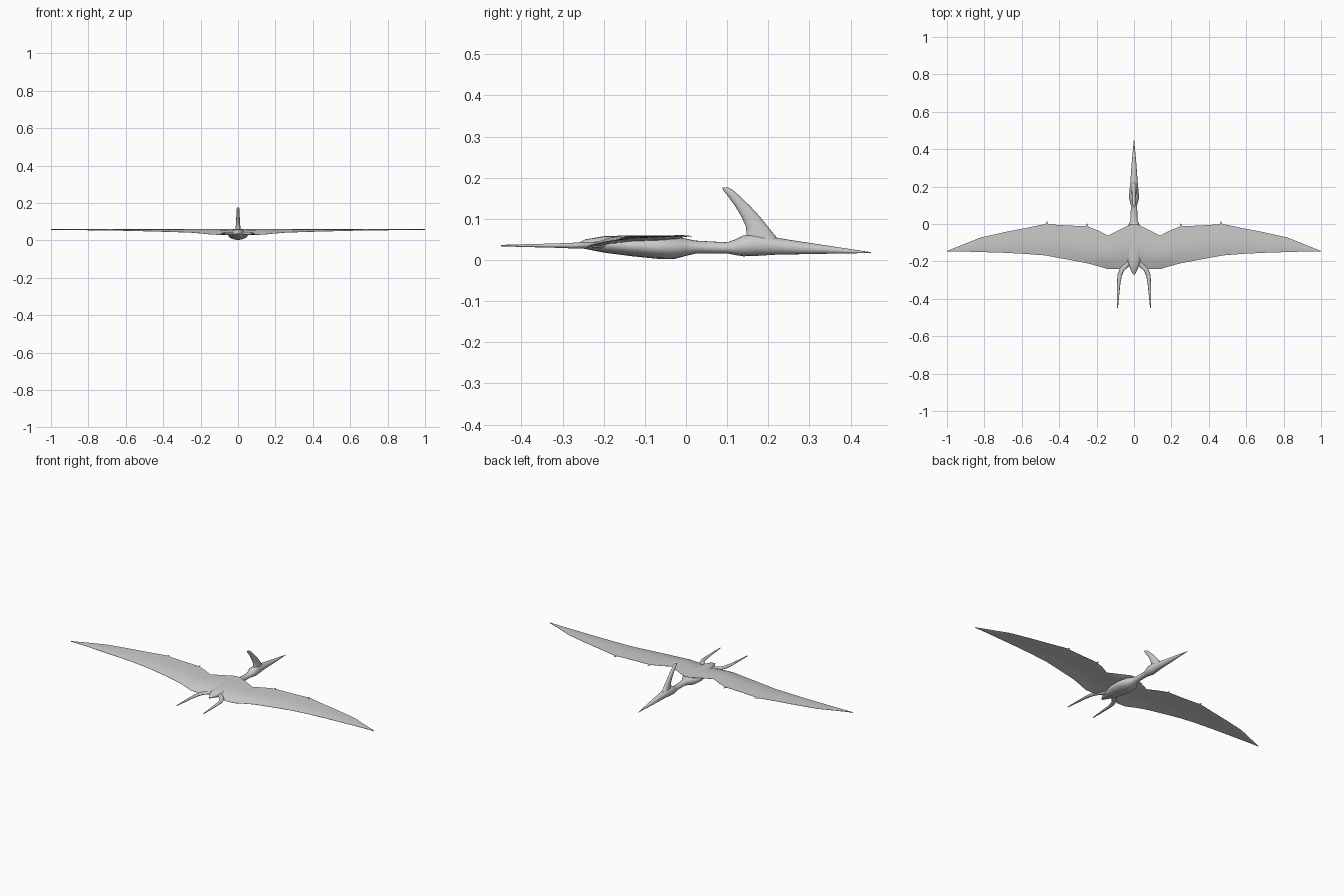
import bpy, math
from mathutils import Vector

cube = bpy.data.objects.get("Cube")
if cube:
    bpy.data.objects.remove(cube)

grey = bpy.data.materials.new("plain_grey")
grey.use_nodes = True
COLOUR = (0.6, 0.6, 0.6, 1)
grey.diffuse_color = COLOUR
grey.node_tree.nodes["Principled BSDF"].inputs["Base Color"].default_value = COLOUR


def make(name, verts, faces, mirrored=False, angle=60):
    mesh = bpy.data.meshes.new(name)
    mesh.from_pydata(verts, [], faces)
    mesh.materials.append(grey)
    obj = bpy.data.objects.new(name, mesh)
    bpy.context.collection.objects.link(obj)
    if mirrored:
        mod = obj.modifiers.new("mirror", "MIRROR")
        mod.merge_threshold = 0.0005
    bpy.ops.object.select_all(action="DESELECT")
    obj.select_set(True)
    bpy.context.view_layer.objects.active = obj
    bpy.ops.object.mode_set(mode="EDIT")
    bpy.ops.mesh.select_all(action="SELECT")
    bpy.ops.mesh.normals_make_consistent(inside=False)
    bpy.ops.object.mode_set(mode="OBJECT")
    bpy.ops.object.shade_smooth_by_angle(angle=math.radians(angle))
    return obj


def loft(name, rings, mirrored=False, n=16):
    """Skin elliptical rings, each given as centre, half axis u, half axis v."""
    verts, faces = [], []
    for c, u, v in rings:
        for k in range(n):
            a = math.tau * k / n
            verts.append(Vector(c) + Vector(u) * math.cos(a) + Vector(v) * math.sin(a))
    for r in range(len(rings) - 1):
        for k in range(n):
            a, b = r * n + k, r * n + (k + 1) % n
            faces.append((a, b, b + n, a + n))
    faces += [tuple(range(n)), tuple(range((len(rings) - 1) * n, len(rings) * n))]
    return make(name, verts, faces, mirrored)


def tube(name, points, radii, mirrored=False, flat=1.0):
    """Tapered limb following a path lying roughly level."""
    pts = [Vector(p) for p in points]
    rings = []
    for i, p in enumerate(pts):
        t = pts[min(i + 1, len(pts) - 1)] - pts[max(i - 1, 0)]
        side = t.cross(Vector((0, 0, 1))).normalized()
        up = side.cross(t).normalized()
        rings.append((p, side * radii[i], up * radii[i] * flat))
    return loft(name, rings, mirrored, 10)


# Body, neck, head and beak: y, bottom, top, half width
trunk = [
    (-0.27, 0.033, 0.038, 0.005), (-0.245, 0.027, 0.05, 0.018), (-0.2, 0.018, 0.058, 0.036),
    (-0.13, 0.009, 0.06, 0.052), (-0.07, 0.003, 0.06, 0.054), (-0.03, 0.002, 0.058, 0.045),
    (0, 0.01, 0.052, 0.027), (0.025, 0.016, 0.047, 0.018), (0.1, 0.016, 0.043, 0.017),
    (0.12, 0.012, 0.05, 0.022), (0.14, 0.009, 0.06, 0.028), (0.17, 0.01, 0.063, 0.025),
    (0.22, 0.013, 0.054, 0.02), (0.33, 0.015, 0.037, 0.012), (0.45, 0.017, 0.019, 0.001),
]
loft("body_and_head", [((0, y, (lo + hi) / 2), (w, 0, 0), (0, 0, (hi - lo) / 2))
                       for y, lo, hi, w in trunk])

# Head crest: height, rear y, front y, half width
crest = [
    (0.045, 0.14, 0.23, 0.017), (0.06, 0.147, 0.216, 0.015), (0.08, 0.146, 0.2, 0.012),
    (0.105, 0.135, 0.18, 0.01), (0.13, 0.12, 0.157, 0.009), (0.155, 0.102, 0.131, 0.008),
    (0.17, 0.09, 0.114, 0.007), (0.176, 0.088, 0.102, 0.005),
]
loft("head_crest", [((0, (a + b) / 2, z), (w, 0, 0), (0, (b - a) / 2, 0))
                    for z, a, b, w in crest])

# Wings: x, leading y, trailing y, droop of the trailing edge
stations = [
    (0, 0, -0.2, 0.012), (0.02, -0.002, -0.205, 0.015), (0.08, -0.032, -0.24, 0.03),
    (0.14, -0.062, -0.241, 0.028), (0.19, -0.036, -0.226, 0.023), (0.25, -0.012, -0.21, 0.018),
    (0.36, -0.008, -0.189, 0.014), (0.475, 0, -0.168, 0.011), (0.58, -0.022, -0.16, 0.008),
    (0.69, -0.043, -0.154, 0.006), (0.82, -0.072, -0.15, 0.004), (0.92, -0.112, -0.147, 0.002),
    (1, -0.144, -0.146, 0),
]
chord = [0, 0.08, 0.25, 0.5, 0.68, 0.78, 0.86, 0.93, 1]
m = len(chord)
verts, faces = [], []
for sheet in (0, 1):
    for x, lead, trail, droop in stations:
        depth = 0.003 + 0.012 * max(0, 1 - x / 0.22)
        for t in chord:
            curl = max(0, (t - 0.5) / 0.5) ** 1.6
            thick = depth * math.sin(math.pi * t) ** 0.5 if 0 < t < 1 else 0
            z = 0.06 - droop * curl - sheet * (thick + 0.0012)
            verts.append((x, lead + (trail - lead) * t, z))
layer = len(stations) * m
for i in range(len(stations) - 1):
    for j in range(m - 1):
        a = i * m + j
        quad = (a, a + 1, a + m + 1, a + m)
        faces += [quad, tuple(q + layer for q in reversed(quad))]
    for j in (0, m - 1):
        a = i * m + j
        faces.append((a, a + m, a + m + layer, a + layer))
for j in range(m - 1):
    a = (len(stations) - 1) * m + j
    faces.append((a, a + 1, a + 1 + layer, a + layer))
make("wings", verts, faces, True, 50)

# Small claws along the leading edges
for name, x, y in (("inner_wing_claws", 0.25, -0.018), ("outer_wing_claws", 0.465, -0.006)):
    tube(name, [(x + 0.012, y - 0.006, 0.058), (x, y + 0.006, 0.058), (x, y + 0.022, 0.058)],
         [0.011, 0.007, 0.0006], True, 0.25)

# Hind legs sweeping out and back
tube("hind_legs",
     [(0.015, -0.19, 0.038), (0.04, -0.22, 0.037), (0.064, -0.243, 0.036),
      (0.077, -0.275, 0.035), (0.082, -0.32, 0.035), (0.086, -0.39, 0.035),
      (0.089, -0.45, 0.035)],
     [0.014, 0.013, 0.013, 0.012, 0.009, 0.006, 0.003], True, 0.6)
